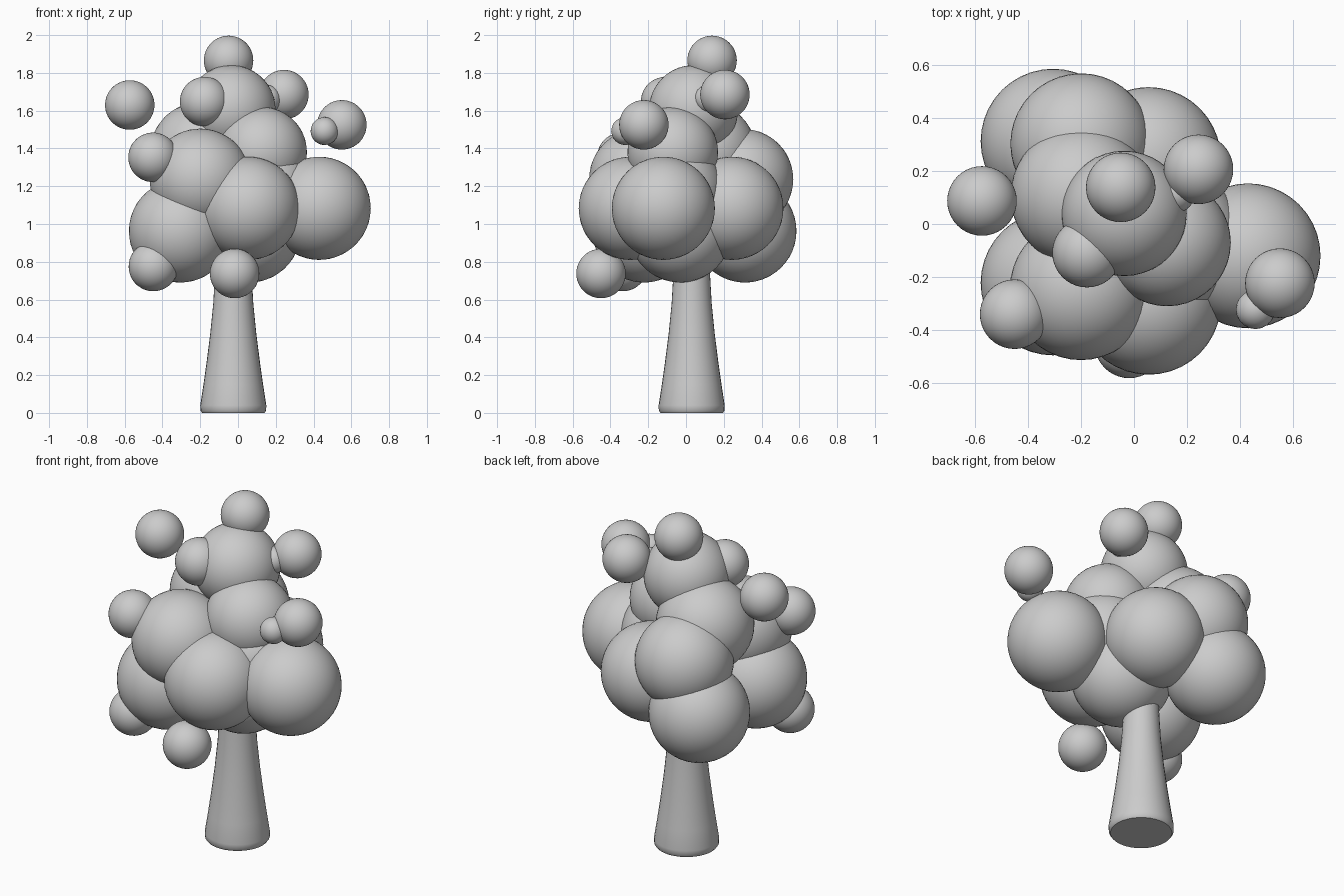
import bpy, bmesh
from math import cos, sin, pi, radians

if "Cube" in bpy.data.objects:
    bpy.data.objects.remove(bpy.data.objects["Cube"])


def finish(bm, name):
    me = bpy.data.meshes.new(name)
    bm.to_mesh(me)
    bm.free()
    ob = bpy.data.objects.new(name, me)
    bpy.context.collection.objects.link(ob)
    bpy.ops.object.select_all(action='DESELECT')
    bpy.context.view_layer.objects.active = ob
    ob.select_set(True)
    bpy.ops.object.shade_smooth_by_angle(angle=radians(40))
    return ob


def ball(name, x, y, z, r, subdiv=4):
    bm = bmesh.new()
    bmesh.ops.create_icosphere(bm, subdivisions=subdiv, radius=r)
    bmesh.ops.translate(bm, verts=bm.verts, vec=(x, y, z))
    return finish(bm, name)


def lathe(name, cx, cy, profile, n=32):
    bm = bmesh.new()
    rings = [[bm.verts.new((cx + r * cos(2 * pi * i / n), cy + r * sin(2 * pi * i / n), z))
              for i in range(n)] for r, z in profile]
    for a, b in zip(rings, rings[1:]):
        for i in range(n):
            j = (i + 1) % n
            bm.faces.new((a[i], a[j], b[j], b[i]))
    bm.faces.new(rings[0][::-1])
    bm.faces.new(rings[-1])
    return finish(bm, name)


# Tapered trunk with a flared foot
lathe("trunk", -0.025, 0.03,
      [(0.165, 0.0), (0.174, 0.012), (0.175, 0.04), (0.158, 0.15), (0.141, 0.27),
       (0.122, 0.42), (0.106, 0.58), (0.098, 0.72), (0.09, 0.92)])

# Leaf clumps of the crown: x, y, z, radius
clumps = [
    (0.43, -0.12, 1.083, 0.273), (0.055, -0.295, 1.083, 0.273),
    (-0.305, -0.222, 0.963, 0.273), (-0.2, -0.245, 1.237, 0.268),
    (0.055, 0.243, 1.083, 0.273), (-0.305, 0.312, 0.963, 0.273),
    (-0.2, 0.302, 1.237, 0.266), (-0.2, 0.107, 1.38, 0.265),
    (0.125, -0.07, 1.38, 0.24), (0.15, -0.065, 1.165, 0.265),
    (0.06, -0.03, 0.963, 0.273), (-0.037, 0.04, 1.605, 0.236),
]
for i, c in enumerate(clumps):
    ball(f"leaf_clump_{i + 1}", *c)

# Round fruit around the crown
fruits = [
    (-0.05, 0.138, 1.866), (-0.573, 0.087, 1.63), (0.243, 0.206, 1.685),
    (0.55, -0.223, 1.525), (-0.177, -0.108, 1.648), (-0.45, -0.34, 1.353),
    (-0.448, -0.335, 0.775), (-0.018, -0.45, 0.738),
]
for i, f in enumerate(fruits):
    ball(f"fruit_{i + 1}", *f, 0.131)

# Small buds beside two of the fruit
for i, b in enumerate([(0.458, -0.322, 1.492), (0.155, 0.115, 1.662)]):
    ball(f"bud_{i + 1}", *b, 0.074, 3)
